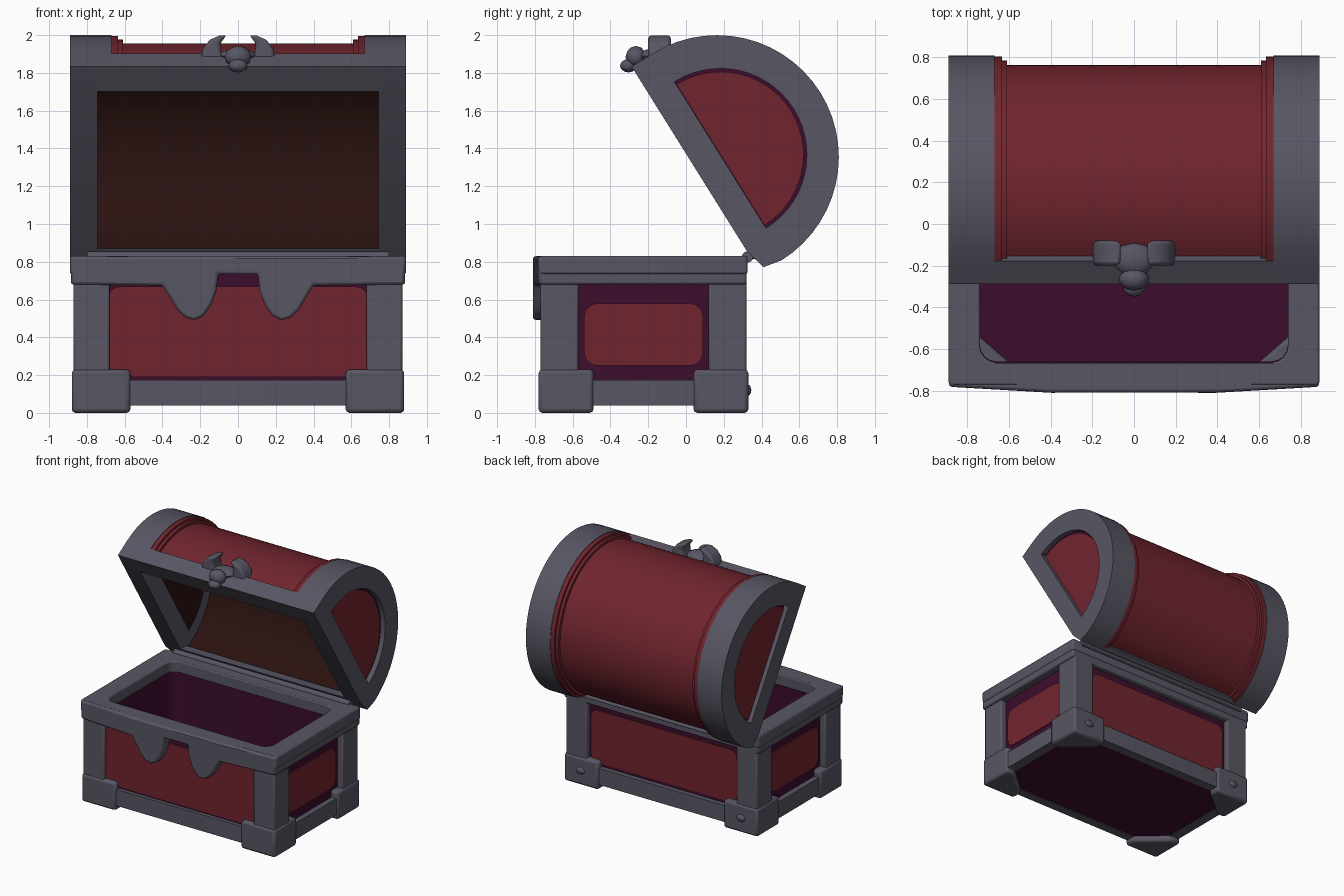
import bpy, bmesh, math
from mathutils import Matrix, Vector

if "Cube" in bpy.data.objects:
    bpy.data.objects.remove(bpy.data.objects["Cube"])


def material(name, rgb):
    m = bpy.data.materials.new(name)
    m.diffuse_color = (*rgb, 1)
    m.use_nodes = True
    m.node_tree.nodes["Principled BSDF"].inputs["Base Color"].default_value = m.diffuse_color
    return m


GRAY = material("iron gray", (0.098, 0.092, 0.125))
RED = material("deep red", (0.165, 0.018, 0.028))
PURPLE = material("dark purple", (0.046, 0.004, 0.026))
BROWN = material("dark brown", (0.022, 0.006, 0.005))


# Placement rules: profile (p, q) swept along t
def along_z(p, q, t): return (p, q, t)
def along_y(p, q, t): return (p, t, q)
def along_x(p, q, t): return (t, p, q)
def lid_space(u, v, t):
    return (t, -0.28 + 0.53 * u + 0.848 * v, 1.82 - 0.848 * u + 0.53 * v)


def finish(name, bm, mat, bevel=0):
    bmesh.ops.recalc_face_normals(bm, faces=bm.faces)
    me = bpy.data.meshes.new(name)
    bm.to_mesh(me)
    bm.free()
    me.materials.append(mat)
    ob = bpy.data.objects.new(name, me)
    bpy.context.collection.objects.link(ob)
    if bevel:
        b = ob.modifiers.new("soft edges", 'BEVEL')
        b.width, b.segments, b.limit_method = bevel, 2, 'ANGLE'
        b.angle_limit = math.radians(40)
    return ob


def prism(name, pts, a, b, mat, place, bevel=0):
    bm = bmesh.new()
    lo = [bm.verts.new(place(p, q, a)) for p, q in pts]
    hi = [bm.verts.new(place(p, q, b)) for p, q in pts]
    bm.faces.new(lo)
    bm.faces.new(hi)
    n = len(pts)
    for i in range(n):
        j = (i + 1) % n
        bm.faces.new((lo[i], lo[j], hi[j], hi[i]))
    return finish(name, bm, mat, bevel)


def frame(name, outer, inner, a, b, mat, place, bevel=0):
    bm = bmesh.new()
    rings = [[bm.verts.new(place(p, q, t)) for p, q in pts]
             for pts, t in ((outer, a), (outer, b), (inner, b), (inner, a))]
    n = len(outer)
    for k in range(4):
        r, s = rings[k], rings[(k + 1) % 4]
        for i in range(n):
            j = (i + 1) % n
            bm.faces.new((r[i], r[j], s[j], s[i]))
    return finish(name, bm, mat, bevel)


def box(name, x0, x1, y0, y1, z0, z1, mat, bevel=0.012):
    return prism(name, [(x0, y0), (x1, y0), (x1, y1), (x0, y1)], z0, z1, mat, along_z, bevel)


def rounded(p0, p1, q0, q1, r, seg=4):
    pts = []
    for k, (cp, cq) in enumerate(((p1 - r, q1 - r), (p0 + r, q1 - r), (p0 + r, q0 + r), (p1 - r, q0 + r))):
        for i in range(seg + 1):
            a = math.pi / 2 * (k + i / seg)
            pts.append((cp + r * math.cos(a), cq + r * math.sin(a)))
    return pts


def blob(name, loc, scale, subdiv=2):
    bm = bmesh.new()
    bmesh.ops.create_icosphere(bm, subdivisions=subdiv, radius=1,
                               matrix=Matrix.Translation(loc) @ Matrix.Diagonal((*scale, 1)))
    return finish(name, bm, GRAY)


# ---- Base tub
YC = -0.225                                   # depth centre of the base
frame("tub_walls", rounded(-.82, .82, -.735, .275, .02), rounded(-.74, .74, -.66, .20, .08),
      .045, .74, PURPLE, along_z)
box("tub_floor", -.80, .80, -.71, .25, .045, .09, PURPLE, 0)
frame("bottom_rail", rounded(-.865, .865, -.765, .315, .02), rounded(-.785, .785, -.69, .24, .02),
      .04, .175, GRAY, along_z)

# Red inset panels
prism("front_panel", rounded(-.69, .69, .19, .67, .07), -.743, -.734, RED, along_y)
prism("back_panel", rounded(-.66, .66, .20, .63, .06), .274, .283, RED, along_y)
for s in (-1, 1):
    prism("side_panel", rounded(-.54, .09, .25, .58, .07), s * .819, s * .828, RED, along_x)

# Corner posts and feet, mirrored to four corners
post = [(.68, -.77), (.87, -.77), (.87, -.57), (.79, -.57), (.79, -.70), (.68, -.70)]
foot = [(.57, -.78), (.88, -.78), (.88, -.49), (.80, -.49), (.57, -.69)]
for sx in (-1, 1):
    for back in (False, True):
        def corner(pts):
            return [(sx * x, 2 * YC - y if back else y) for x, y in pts]
        prism("corner_post", corner(post), .10, .72, GRAY, along_z, .012)
        prism("foot", corner(foot), 0, .23, GRAY, along_z, .02)
    blob("foot_rivet", (sx * .73, .328, .12), (.04, .018, .03))

# ---- Rim with fangs hanging over the front
frame("rim_top", rounded(-.89, .89, -.775, .325, .015), rounded(-.74, .74, -.665, .20, .08),
      .735, .83, GRAY, along_z, .01)
for s in (-1, 1):
    box("rim_side", *sorted((s * .78, s * .885)), -.775, .32, .68, .77, GRAY)
box("rim_back", -.88, .88, .22, .32, .68, .77, GRAY)
half = [(.105, .735), (.115, .645), (.14, .575), (.18, .515), (.23, .49), (.28, .505), (.325, .55),
        (.36, .61), (.40, .675), (.88, .68), (.89, .828), (.40, .83)]
apron = prism("rim_front_fangs", half + [(-x, z) for x, z in reversed(half)], -.81, -.70,
              GRAY, along_y, .014)
for v in apron.data.vertices:                 # slight bow outwards in the middle
    if v.co.y < -.8:
        v.co.y += .028 * max(0, abs(v.co.x) - .4) / .49

# ---- Lid: half-round barrel, in its own tilted (u, v) space
CU, CV, N = .63, .13, 28


def arc(r, v=CV):
    return [(CU - r * math.cos(math.pi * i / N), v + r * math.sin(math.pi * i / N)) for i in range(N + 1)]


def arch(name, ro, ri, x0, x1, mat, v0):
    pts = [(CU - ro, v0)] + arc(ro) + [(CU + ro - .02, v0 + .03)]
    pts += [(CU + ri, v0 + .03)] + arc(ri)[::-1] + [(CU - ri, v0)]
    return prism(name, pts, x0, x1, mat, lid_space)


arch("lid_barrel", .60, .57, -.66, .66, RED, .02)
outer_d = [(-.015, 0)] + arc(.645) + [(1.255, .03), (1.14, 0)]
inner_d = [(.172, .15)] + arc(.457, .152) + [(1.085, .15), (1.07, .15)]
for s in (-1, 1):
    arch("lid_trim_lip", .622, .57, s * .61, s * .64, RED, .02)
    arch("lid_trim", .64, .57, s * .635, s * .675, RED, .02)
    arch("lid_band", .645, .565, s * .67, s * .76, GRAY, 0)
    frame("lid_end_frame", outer_d, inner_d, s * .745, s * .89, GRAY, lid_space)
    prism("lid_end_back_panel", arc(.47, .145), s * .80, s * .85, PURPLE, lid_space)
    prism("lid_end_panel", arc(.44, .152), s * .849, s * .858, RED, lid_space)
prism("lid_front_band", [(-.015, 0), (.14, 0), (.14, .06), (.07, .13), (-.015, .13)],
      -.75, .75, GRAY, lid_space)
prism("lid_back_band", [(1.12, 0), (1.14, 0), (1.25, .03), (1.25, .07), (1.17, .07)],
      -.75, .75, GRAY, lid_space)

# Dark lining, open towards the tub
lining = prism("lid_lining", [(CU - .562, .005)] + arc(.562) + [(CU + .562, .005)],
               -.747, .747, BROWN, lid_space)
bm = bmesh.new()
bm.from_mesh(lining.data)
mouth = Vector((0, -.848, -.53))
bmesh.ops.delete(bm, geom=[f for f in bm.faces if f.normal.dot(mouth) > .95 and f.calc_area() > .5],
                 context='FACES')
bmesh.ops.reverse_faces(bm, faces=bm.faces)
bm.to_mesh(lining.data)
bm.free()

# Hinge bar
prism("hinge_bar", [(.325 + .03 * math.cos(i * math.pi / 6), .825 + .03 * math.sin(i * math.pi / 6))
                    for i in range(12)], -.80, .80, GRAY, along_x)

# ---- Horned clasp on the lid front
horn = [(.07, 1.87), (.20, 1.87), (.185, 1.93), (.15, 1.975), (.10, 1.997), (.06, 2.0), (.095, 1.955),
        (.09, 1.91)]
for s in (-1, 1):
    prism("clasp_horn", [(s * x, z) for x, z in horn], -.20, -.08, GRAY, along_y, .02)
blob("clasp_base", (0, -.17, 1.89), (.10, .08, .04))
blob("clasp_head", (0, -.265, 1.885), (.072, .055, .058))
blob("clasp_snout", (0, -.305, 1.838), (.052, .045, .036))

# Smooth shading with crisp edges
bpy.ops.object.select_all(action='SELECT')
bpy.context.view_layer.objects.active = apron
bpy.ops.object.shade_smooth_by_angle(angle=math.radians(35))
